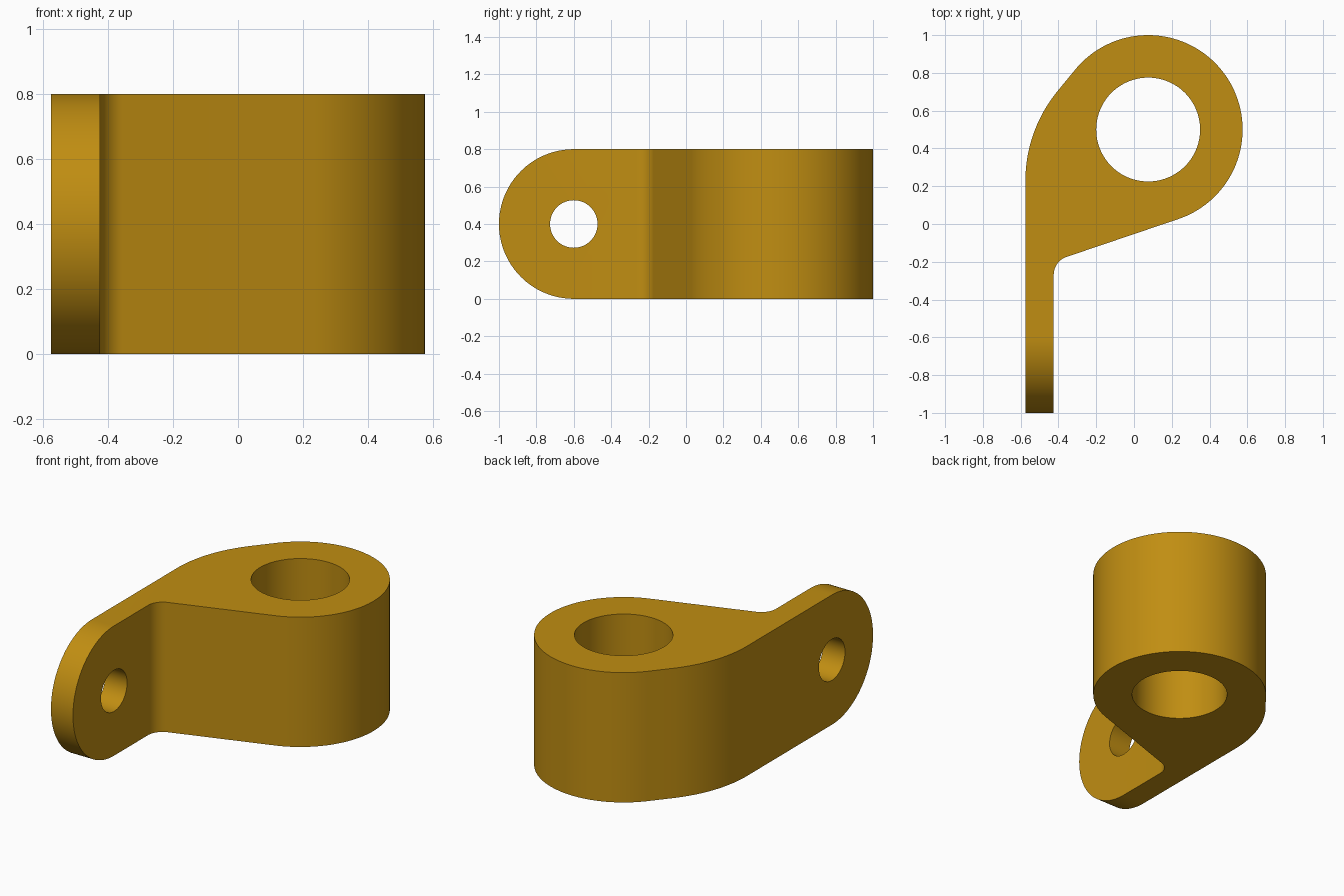
import bpy, bmesh, math
from mathutils import Vector

if "Cube" in bpy.data.objects:
    bpy.data.objects.remove(bpy.data.objects["Cube"])

H = 0.8                                   # bracket height
RING, R, BORE = (0.075, 0.5), 0.5, 0.275  # ring centre, outer and bore radius


def arc(c, r, a0, a1, n):
    """Points on an arc from a0 to a1 degrees."""
    angles = [math.radians(a0 + (a1 - a0) * i / n) for i in range(n + 1)]
    return [(c[0] + r * math.cos(a), c[1] + r * math.sin(a)) for a in angles]


def prism(name, pts, to3d, depth):
    """Extrude a closed 2D outline along a vector."""
    bm = bmesh.new()
    face = bm.faces.new([bm.verts.new(to3d(*p)) for p in pts])
    ext = bmesh.ops.extrude_face_region(bm, geom=[face])
    moved = [v for v in ext["geom"] if isinstance(v, bmesh.types.BMVert)]
    bmesh.ops.translate(bm, verts=moved, vec=Vector(depth))
    bmesh.ops.recalc_face_normals(bm, faces=bm.faces)
    mesh = bpy.data.meshes.new(name)
    bm.to_mesh(mesh)
    bm.free()
    ob = bpy.data.objects.new(name, mesh)
    bpy.context.collection.objects.link(ob)
    return ob


def plan(x, y):
    return (x, y, -0.1)


def side(y, z):
    return (-1, y, z)


# Plan outline: flat tab, inner fillet, ring, outer blend
outline = [(-0.575, -1.1), (-0.425, -1.1)]
outline += arc((-0.325, -0.269), 0.1, 180, 108.7, 16)
outline += arc(RING, R, -71.3, 140, 80)
outline += arc((0.175, 0.228), 0.75, 140, 180, 24)
bracket = prism("bracket", outline, plan, (0, 0, H + 0.2))

# Helpers: side silhouette with rounded tab end, ring bore, pin hole
silhouette = prism("side_cutter", [(1.2, 0), (1.2, H)] + arc((-0.6, 0.4), 0.4, 90, 270, 64),
                   side, (2, 0, 0))
bore = prism("bore_cutter", arc(RING, BORE, 0, 360, 96)[:-1], plan, (0, 0, H + 0.2))
bore.scale.z = 2
bore.location.z = -0.3
pin = prism("pin_hole_cutter", arc((-0.6, 0.4), 0.127, 0, 360, 64)[:-1], side, (2, 0, 0))

bpy.context.view_layer.objects.active = bracket
bracket.select_set(True)
for cutter, op in ((silhouette, 'INTERSECT'), (bore, 'DIFFERENCE'), (pin, 'DIFFERENCE')):
    mod = bracket.modifiers.new(cutter.name, 'BOOLEAN')
    mod.object, mod.operation, mod.solver = cutter, op, 'EXACT'
    bpy.ops.object.modifier_apply(modifier=mod.name)
    bpy.data.objects.remove(cutter)

# Finish: one ochre colour, smooth curved walls
ochre = bpy.data.materials.new("ochre")
ochre.diffuse_color = (0.53, 0.27, 0.006, 1)
ochre.use_nodes = True
ochre.node_tree.nodes["Principled BSDF"].inputs["Base Color"].default_value = ochre.diffuse_color
bracket.data.materials.clear()
bracket.data.materials.append(ochre)
bpy.ops.object.select_all(action='DESELECT')
bracket.select_set(True)
bpy.ops.object.shade_smooth_by_angle(angle=math.radians(30))
